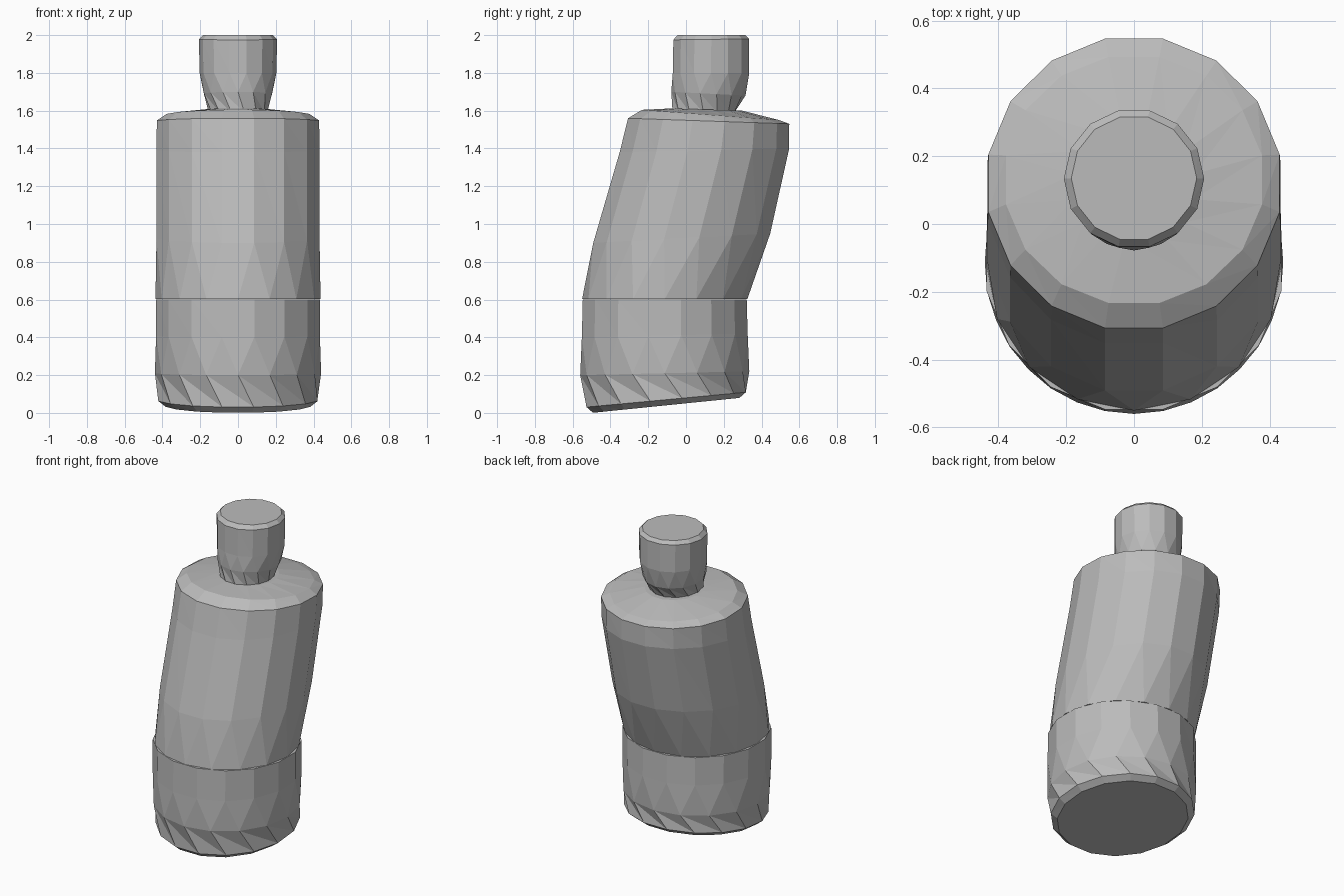
import bpy, bmesh
from math import sin, cos, pi

cube = bpy.data.objects.get("Cube")
if cube:
    bpy.data.objects.remove(cube)

grey = bpy.data.materials.new("plain_grey")
grey.use_nodes = True
colour = (0.5, 0.5, 0.5, 1)
grey.diffuse_color = colour
grey.node_tree.nodes["Principled BSDF"].inputs["Base Color"].default_value = colour


def loft(name, sides, rings):
    """Faceted tube through slanted rings, each given as
    (front y, front z, back y, back z, half width, twist in sides)."""
    bm = bmesh.new()
    loops = []
    for y0, z0, y1, z1, half, twist in rings:
        loop = []
        for i in range(sides):
            a = 2 * pi * (i + twist) / sides
            t = (1 - cos(a)) / 2          # 0 at the front, 1 at the back
            loop.append(bm.verts.new((half * sin(a), y0 + t * (y1 - y0), z0 + t * (z1 - z0))))
        loops.append(loop)
    for low, high in zip(loops, loops[1:]):
        for i in range(sides):
            j = (i + 1) % sides
            bm.faces.new((low[i], low[j], high[i]))
            bm.faces.new((low[j], high[j], high[i]))
    bm.faces.new(loops[0][::-1])
    bm.faces.new(loops[-1])
    # merge triangles that lie flat, leaving clean facets
    bmesh.ops.dissolve_limit(bm, angle_limit=0.02, verts=bm.verts, edges=bm.edges)
    bmesh.ops.recalc_face_normals(bm, faces=bm.faces)
    mesh = bpy.data.meshes.new(name)
    bm.to_mesh(mesh)
    bm.free()
    mesh.materials.append(grey)
    obj = bpy.data.objects.new(name, mesh)
    bpy.context.collection.objects.link(obj)
    return obj


# Upright base with a sloping underside
loft("lower_body", 16, [
    (-0.50, 0.00, 0.29, 0.08, 0.39, 0.5),
    (-0.535, 0.03, 0.325, 0.11, 0.43, 0.5),
    (-0.56, 0.20, 0.335, 0.22, 0.44, 0.0),
    (-0.56, 0.40, 0.335, 0.42, 0.442, 0.5),
    (-0.555, 0.60, 0.33, 0.60, 0.443, 0.5),
])

# Body leaning towards the back, with a bevelled shoulder
loft("upper_body", 16, [
    (-0.55, 0.603, 0.325, 0.603, 0.437, 0.0),
    (-0.50, 0.90, 0.455, 0.95, 0.44, 0.5),
    (-0.36, 1.38, 0.555, 1.40, 0.44, 0.5),
    (-0.315, 1.56, 0.555, 1.53, 0.438, 0.5),
    (-0.24, 1.605, 0.50, 1.55, 0.385, 0.5),
    (-0.08, 1.612, 0.30, 1.60, 0.18, 0.5),
])

# Neck, widening towards its top
loft("neck", 14, [
    (-0.075, 1.59, 0.26, 1.59, 0.155, 0.5),
    (-0.078, 1.70, 0.315, 1.68, 0.185, 0.0),
    (-0.075, 1.80, 0.34, 1.80, 0.203, 0.5),
    (-0.072, 1.975, 0.34, 1.98, 0.207, 0.5),
    (-0.05, 2.00, 0.32, 2.00, 0.185, 0.5),
])
